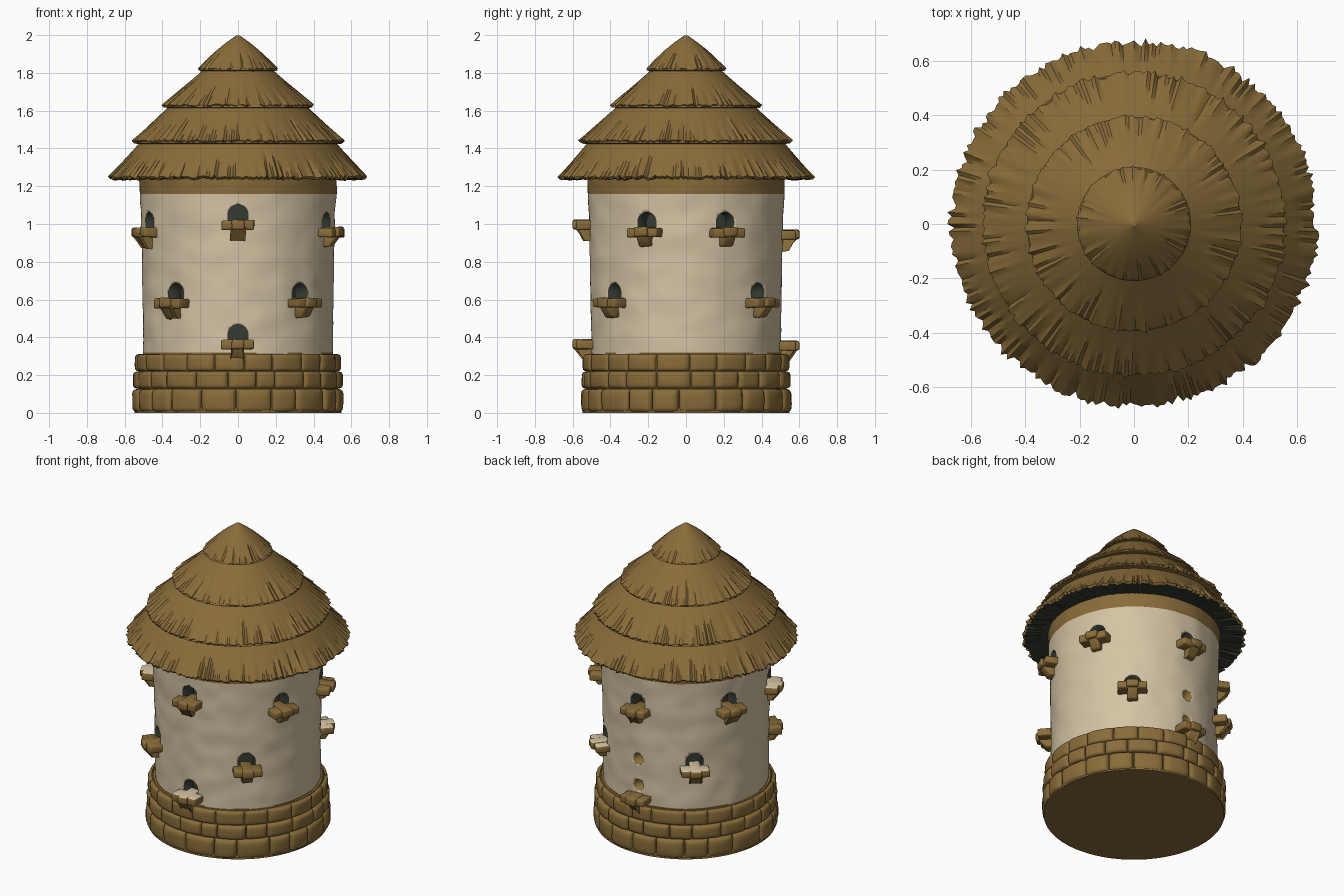
import bpy, bmesh, math, random
from mathutils import Matrix, Vector, noise

if "Cube" in bpy.data.objects:
    bpy.data.objects.remove(bpy.data.objects["Cube"])

random.seed(4)
TAU = 2 * math.pi


def material(name, rgb):
    m = bpy.data.materials.new(name)
    m.diffuse_color = (*rgb, 1)
    m.use_nodes = True
    m.node_tree.nodes["Principled BSDF"].inputs["Base Color"].default_value = m.diffuse_color
    return m


cream = material("cream plaster", (0.66, 0.55, 0.37))
brown = material("straw brown", (0.25, 0.15, 0.042))
dark = material("dark shadow green", (0.036, 0.044, 0.032))
MATS = [cream, brown, dark]


def finish(bm, name, angle=35):
    bmesh.ops.recalc_face_normals(bm, faces=bm.faces)
    me = bpy.data.meshes.new(name)
    bm.to_mesh(me)
    bm.free()
    for m in MATS:
        me.materials.append(m)
    ob = bpy.data.objects.new(name, me)
    bpy.context.collection.objects.link(ob)
    bpy.ops.object.select_all(action='DESELECT')
    ob.select_set(True)
    bpy.context.view_layer.objects.active = ob
    bpy.ops.object.shade_smooth_by_angle(angle=math.radians(angle))
    return ob


def lathe(bm, segs, rows, pos, mat):
    """Closed turned surface; pos(i, j) gives radius and height, mat(j, z) the slot."""
    rings = []
    for j in range(rows):
        ring = []
        for i in range(segs):
            r, z = pos(i, j)
            a = TAU * i / segs
            ring.append(bm.verts.new((r * math.cos(a), r * math.sin(a), z)))
        rings.append(ring)
    for j in range(rows - 1):
        for i in range(segs):
            k = (i + 1) % segs
            f = bm.faces.new((rings[j][i], rings[j][k], rings[j + 1][k], rings[j + 1][i]))
            f.material_index = mat(j, f.calc_center_median())
    for ring, j in ((rings[0], 0), (rings[-1], rows - 2)):
        f = bm.faces.new(ring)
        f.material_index = mat(j, f.calc_center_median())


# Nest holes: (azimuth in degrees, perch height, cream top)
HOLES = [(-90, 0.995, 0), (-24, 0.955, 0), (24, 0.955, 0), (90, 0.94, 0), (156, 0.955, 0),
         (204, 0.955, 1), (-49, 0.58, 0), (49, 0.58, 1), (131, 0.58, 1), (229, 0.58, 0),
         (-90, 0.36, 1), (90, 0.355, 0)]

# Plaster wall with uneven surface, brown top band and ragged brown foot
WS, WR = 160, 54


def wall_pos(i, j):
    z = 0.2 + 1.06 * j / (WR - 1)
    a = TAU * i / WS
    n = noise.noise(Vector((4 * math.cos(a), 4 * math.sin(a), z * 9)))
    return 0.503 + 0.018 * max(0, (z - 0.3) / 0.9) ** 2 + 0.006 * n, z


def wall_mat(j, c):
    n = noise.noise(Vector((c.x * 5, c.y * 5, 3)))
    return 1 if c.z > 1.155 or c.z < 0.315 + 0.025 * n else 0


bm = bmesh.new()
lathe(bm, WS, WR, wall_pos, wall_mat)
wall = finish(bm, "plaster_wall")

# Cutters for arched openings and two small round holes at the back
bm = bmesh.new()


def prism(points, azimuth, slot):
    m = Matrix.Rotation(math.radians(azimuth), 4, 'Z')
    a = [bm.verts.new(m @ Vector((0.40, y, z))) for y, z in points]
    b = [bm.verts.new(m @ Vector((0.62, y, z))) for y, z in points]
    faces = [bm.faces.new(a), bm.faces.new(b[::-1])]
    n = len(a)
    faces += [bm.faces.new((a[i], b[i], b[(i + 1) % n], a[(i + 1) % n])) for i in range(n)]
    for f in faces:
        f.material_index = slot


def round_hole(azimuth, z, r):
    prism([(r * math.cos(TAU * k / 16), z + r * math.sin(TAU * k / 16)) for k in range(16)],
          azimuth, 1)


for az, z, _ in HOLES[:-1]:
    arch = [(0.053 * math.cos(math.pi * k / 12), z + 0.055 + 0.053 * math.sin(math.pi * k / 12))
            for k in range(13)]
    prism([(0.05, z - 0.01)] + arch + [(-0.05, z - 0.01)], az, 2)
round_hole(90, 0.435, 0.036)
round_hole(90, 0.61, 0.036)
cutter = finish(bm, "hole_cutter")
cutter.hide_render = True
mod = wall.modifiers.new("holes", 'BOOLEAN')
mod.operation = 'DIFFERENCE'
mod.solver = 'EXACT'
mod.object = cutter
bpy.context.view_layer.objects.active = wall
bpy.ops.object.modifier_apply(modifier="holes")
bpy.data.objects.remove(cutter)


# Perches: cross bar, tongue through the hole and tapered bracket
def block(bm, r0, r1, w, z0, z1, m, taper=None):
    res = bmesh.ops.create_cube(bm, size=1)["verts"]
    for v in res:
        x, y, z = v.co
        outer = taper if (taper and z < 0) else r1
        v.co = m @ Vector((outer if x > 0 else r0, y * w + random.uniform(-.004, .004),
                           (z1 if z > 0 else z0) + random.uniform(-.004, .004)))


for n, (az, z, light) in enumerate(HOLES):
    bm = bmesh.new()
    m = Matrix.Rotation(math.radians(az), 4, 'Z') @ Matrix.Translation((0, 0, z))
    block(bm, 0.485, 0.582, 0.175, -0.024, 0.024, m)
    block(bm, 0.44, 0.60, 0.07, -0.022, 0.028, m)
    block(bm, 0.485, 0.585, 0.065, -0.075, -0.015, m, 0.54)
    bmesh.ops.bevel(bm, geom=bm.edges[:], offset=0.009, segments=2, affect='EDGES', profile=0.5)
    bm.normal_update()
    for f in bm.faces:
        f.material_index = 0 if light and f.normal.z > 0.6 else 1
    finish(bm, f"perch_{n + 1}", 50)

# Stone base: core plus three courses of pillow-shaped stones
bm = bmesh.new()
core = [(0.548, 0.0), (0.548, 0.012), (0.532, 0.03), (0.528, 0.29), (0.515, 0.312)]
lathe(bm, 96, len(core), lambda i, j: core[j], lambda j, c: 1)
finish(bm, "base_core")
bm = bmesh.new()
STEPS = [0, 0.03, 0.09, 0.2, 0.4, 0.6, 0.8, 0.91, 0.97, 1]
for z0, z1, peak, count in ((0.002, 0.128, 0.560, 20), (0.128, 0.22, 0.556, 22),
                            (0.22, 0.312, 0.546, 21)):
    cuts = [(k + random.uniform(-0.22, 0.22)) * TAU / count for k in range(count)]
    shift = random.random()
    for k in range(count):
        a0 = cuts[k] + shift
        a1 = cuts[(k + 1) % count] + shift + (TAU if k == count - 1 else 0)
        lift = random.uniform(-0.004, 0.004)
        tilt = random.uniform(-0.006, 0.006)
        grid = []
        for v in STEPS:
            row = []
            for u in STEPS:
                p = (1 - abs(2 * u - 1) ** 7) * (1 - abs(2 * v - 1) ** 6)
                a = a0 + (a1 - a0) * u
                z = z0 + (z1 - z0) * v + tilt * (u - 0.5) * math.sin(math.pi * v)
                q = Vector((8 * math.cos(a), 8 * math.sin(a), z * 14))
                r = 0.522 + (peak - 0.522 + lift + 0.004 * noise.noise(q)) * max(p, 0) ** 0.45
                row.append(bm.verts.new((r * math.cos(a), r * math.sin(a), z)))
            grid.append(row)
        for j in range(len(STEPS) - 1):
            for i in range(len(STEPS) - 1):
                f = bm.faces.new((grid[j][i], grid[j][i + 1], grid[j + 1][i + 1], grid[j + 1][i]))
                f.material_index = 1
finish(bm, "base_stones", 50)


# Thatched roof: four overlapping ragged tiers, dark underneath
def tier(name, segs, top, bottom, inner, rough, bulge=0.0):
    strands = [random.uniform(-1, 1) for _ in range(segs)]
    tips = [random.uniform(-1, 1) for _ in range(segs)]
    waves = [random.uniform(0.35, 1) for _ in range(segs)]
    rows = 9

    def pos(i, j):
        if j >= rows:                                  # lip and underside
            r, z = pos(i, rows - 1)
            return [(r - 0.012, z - 0.012), (inner, bottom[1] + 0.004)][j - rows]
        t = j / (rows - 1)
        r = top[0] + (bottom[0] - top[0]) * t
        z = top[1] + (bottom[1] - top[1]) * t + bulge * math.sin(math.pi * t)
        ragged = max(0.0, (t - 1 + waves[i] * 0.8)) * rough
        r += strands[i] * ragged * 0.75 + tips[i] * rough * 0.5 * t ** 6
        z += strands[i] * ragged * 0.5 - tips[i] * rough * 0.2 * t ** 6
        return r, z

    bm = bmesh.new()
    lathe(bm, segs, rows + 2, pos, lambda j, c: 2 if j >= rows else 1)
    finish(bm, name, 28)


tier("thatch_eave", 300, (0.50, 1.455), (0.672, 1.25), 0.49, 0.022)
tier("thatch_lower", 250, (0.33, 1.655), (0.558, 1.442), 0.48, 0.018)
tier("thatch_upper", 190, (0.15, 1.845), (0.396, 1.63), 0.32, 0.014)
tier("thatch_cap", 110, (0.008, 1.999), (0.208, 1.823), 0.14, 0.009, 0.012)

# Thin binding rings under each upper tier edge
bm = bmesh.new()
for r, z in ((0.548, 1.428), (0.388, 1.618), (0.204, 1.814)):
    ring = [(r - 0.05, z + 0.012), (r, z + 0.012), (r + 0.006, z), (r - 0.05, z - 0.008)]
    lathe(bm, 96, 4, lambda i, j: ring[j], lambda j, c: 1)
finish(bm, "thatch_bindings")
